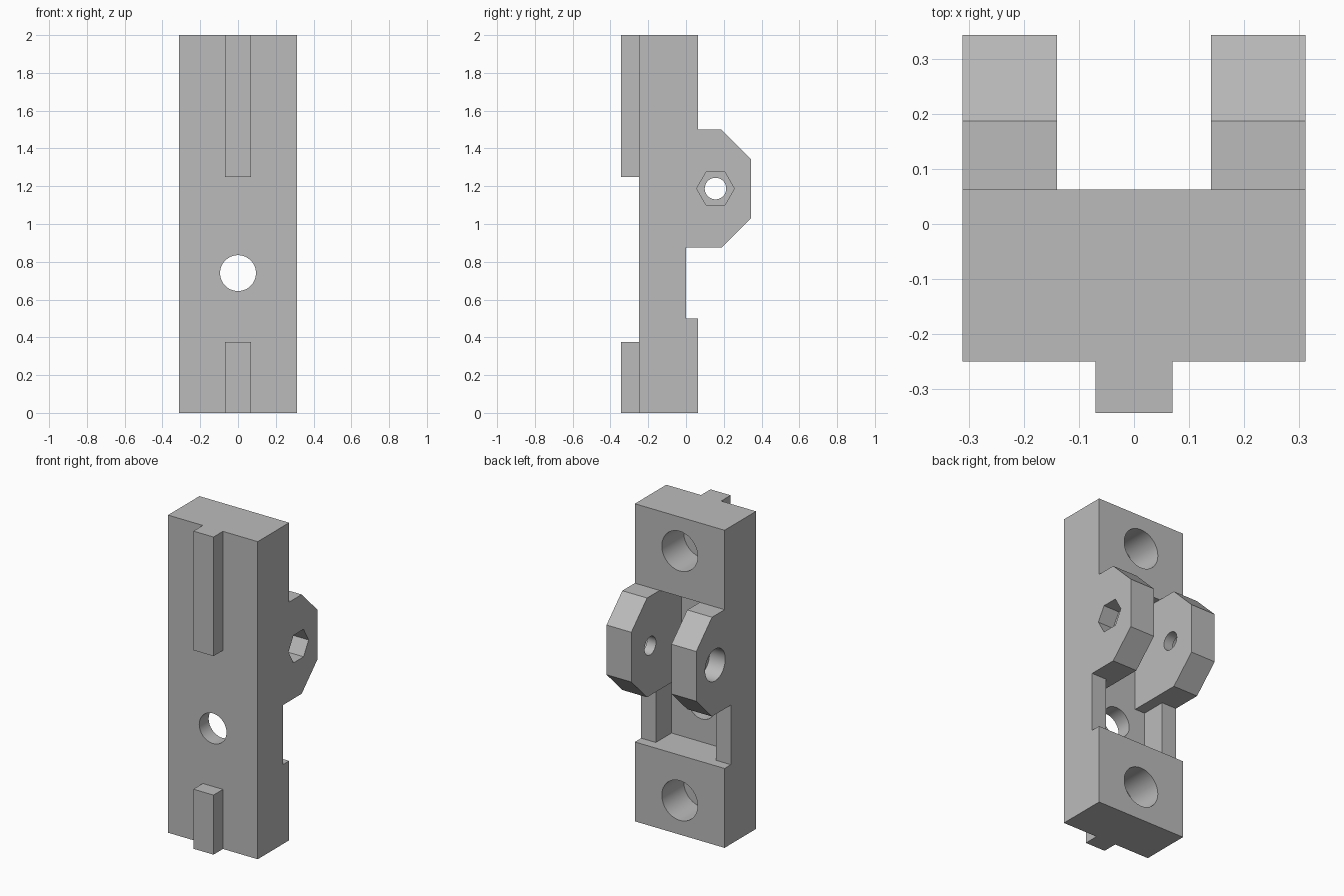
import bpy
import bmesh
import math
from mathutils import Matrix

cube = bpy.data.objects.get("Cube")
if cube:
    bpy.data.objects.remove(cube, do_unlink=True)

grey = bpy.data.materials.new("plain grey")
grey.use_nodes = True
colour = (0.5, 0.5, 0.5, 1)
grey.diffuse_color = colour
grey.node_tree.nodes["Principled BSDF"].inputs["Base Color"].default_value = colour

HALF, FRONT, BACK = 0.3125, -0.25, 0.0625
FLOOR = -0.156             # depth of the pocket and blind holes
PIN = (0.156, 1.1875)      # y, z of the pivot axis


def finish(bm, name):
    bmesh.ops.recalc_face_normals(bm, faces=bm.faces)
    mesh = bpy.data.meshes.new(name)
    bm.to_mesh(mesh)
    bm.free()
    mesh.materials.append(grey)
    obj = bpy.data.objects.new(name, mesh)
    bpy.context.collection.objects.link(obj)
    return obj


def box(name, x0, x1, y0, y1, z0, z1):
    bm = bmesh.new()
    bmesh.ops.create_cube(bm, size=1)
    bmesh.ops.scale(bm, vec=(x1 - x0, y1 - y0, z1 - z0), verts=bm.verts)
    bmesh.ops.translate(bm, vec=((x0 + x1) / 2, (y0 + y1) / 2, (z0 + z1) / 2), verts=bm.verts)
    return finish(bm, name)


def rod(name, axis, centre, radius, length, sides=48):
    bm = bmesh.new()
    bmesh.ops.create_cone(bm, cap_ends=True, segments=sides, radius1=radius,
                          radius2=radius, depth=length)
    if sides == 6:         # points of the hexagon lie along y
        bmesh.ops.rotate(bm, matrix=Matrix.Rotation(math.pi / 2, 3, "Z"), verts=bm.verts)
        far = max(bm.verts, key=lambda v: v.co.y).co
        if abs(far.x) > radius * 0.1:
            bmesh.ops.rotate(bm, matrix=Matrix.Rotation(math.pi / 6, 3, "Z"), verts=bm.verts)
    turn = Matrix.Rotation(math.pi / 2, 3, "Y" if axis == "x" else "X")
    bmesh.ops.rotate(bm, matrix=turn, verts=bm.verts)
    bmesh.ops.translate(bm, vec=centre, verts=bm.verts)
    return finish(bm, name)


def cut(target, cutter):
    mod = target.modifiers.new("cut", "BOOLEAN")
    mod.operation = "DIFFERENCE"
    mod.solver = "EXACT"
    mod.object = cutter
    bpy.ops.object.select_all(action="DESELECT")
    bpy.context.view_layer.objects.active = target
    target.select_set(True)
    bpy.ops.object.modifier_apply(modifier=mod.name)
    bpy.data.objects.remove(cutter, do_unlink=True)


# Block with the pivot ears, from its side outline (y, z)
outline = [(FRONT, 0), (BACK, 0), (BACK, 0.5), (0, 0.5), (0, 0.875),
           (0.1875, 0.875), (0.344, 1.031), (0.344, 1.344), (0.1875, 1.5),
           (BACK, 1.5), (BACK, 2), (FRONT, 2)]
bm = bmesh.new()
face = bm.faces.new([bm.verts.new((-HALF, y, z)) for y, z in outline])
side = bmesh.ops.extrude_face_region(bm, geom=[face])["geom"]
bmesh.ops.translate(bm, vec=(2 * HALF, 0, 0),
                    verts=[g for g in side if isinstance(g, bmesh.types.BMVert)])
block = finish(bm, "mounting_block")

# Channel between the ears and the wider pocket below them
cut(block, box("channel", -0.14, 0.14, FLOOR, 1, 0.6, 1.5))
cut(block, box("pocket", -0.21, 0.21, FLOOR, 1, 0.5, 0.875))

# Blind holes in the back and the through hole in the pocket
for z in (0.215, 1.785):
    cut(block, rod("blind_hole", "y", (0, FLOOR + 0.25, z), 0.125, 0.5))
cut(block, rod("through_hole", "y", (0, FRONT, 0.74), 0.095, 0.5))

# Pivot hole, hexagonal nut recess and round head recess
cut(block, rod("pivot_hole", "x", (0, *PIN), 0.057, 1))
cut(block, rod("nut_recess", "x", (HALF, *PIN), 0.1, 0.22, 6))
cut(block, rod("head_recess", "x", (-HALF, *PIN), 0.1, 0.22))
bpy.ops.object.shade_smooth_by_angle(angle=math.radians(25))

# Guide ribs on the front
box("lower_guide_rib", -0.07, 0.07, -0.344, FRONT, 0, 0.375)
box("upper_guide_rib", -0.07, 0.07, -0.344, FRONT, 1.25, 2)
